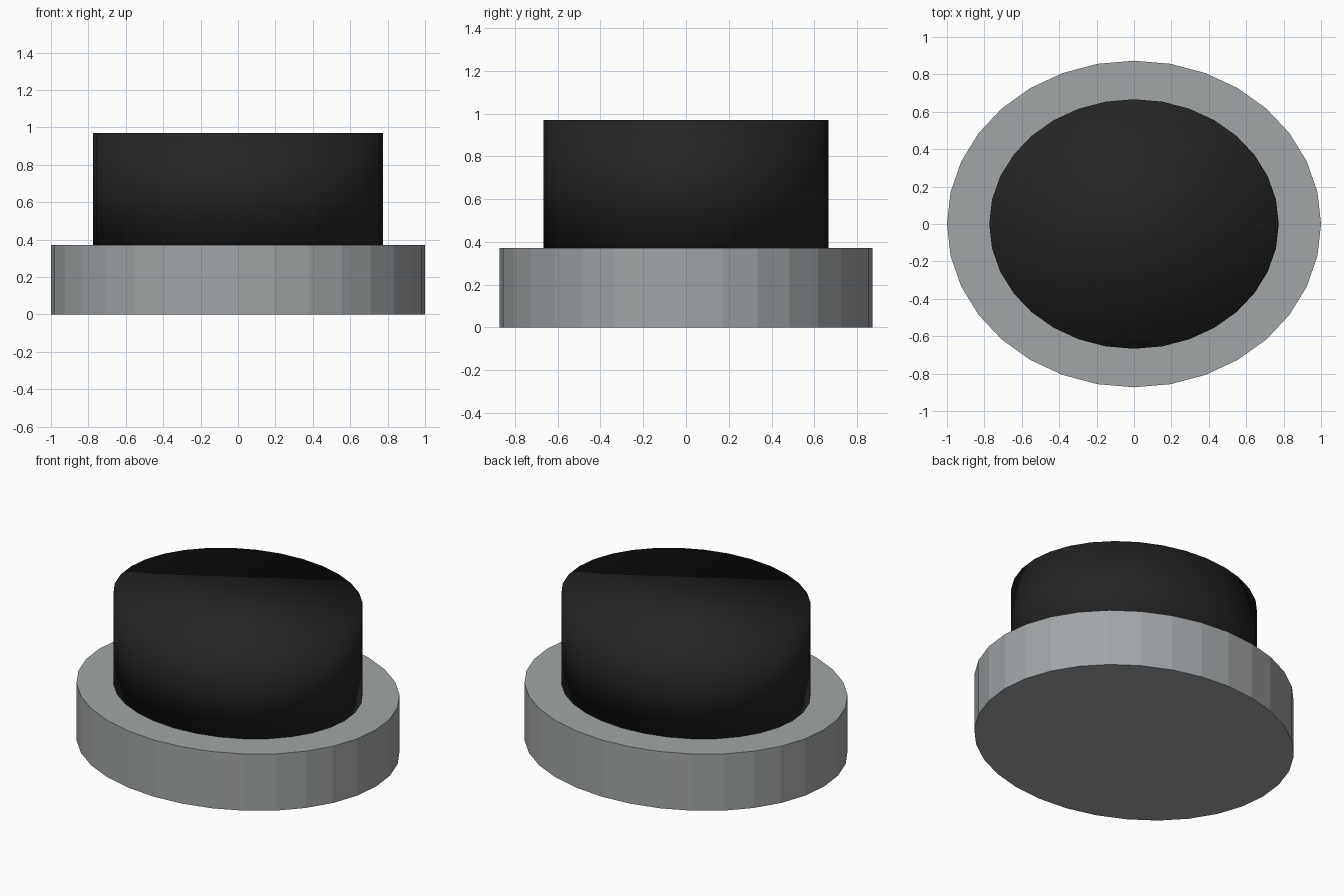
import bpy

if "Cube" in bpy.data.objects:
    bpy.data.objects.remove(bpy.data.objects["Cube"])


def material(name, rgb):
    m = bpy.data.materials.new(name)
    m.diffuse_color = (*rgb, 1.0)
    m.use_nodes = True
    m.node_tree.nodes["Principled BSDF"].inputs["Base Color"].default_value = m.diffuse_color
    return m


def oval_disc(name, rx, ry, z0, z1, mat, smooth):
    bpy.ops.mesh.primitive_cylinder_add(
        vertices=32, radius=1, depth=1, location=(0, 0, (z0 + z1) / 2))
    ob = bpy.context.object
    ob.name = name
    ob.scale = (rx, ry, z1 - z0)
    bpy.ops.object.transform_apply(location=False, rotation=False, scale=True)
    ob.data.materials.append(mat)
    if smooth:
        bpy.ops.object.shade_smooth()
    return ob


grey = material("metal grey", (0.36, 0.38, 0.39))
black = material("rubber black", (0.018, 0.018, 0.018))

# Faceted oval base
oval_disc("base", 1.0, 0.873, 0.0, 0.372, grey, False)
# Smooth-shaded button on top
oval_disc("button", 0.774, 0.667, 0.372, 0.97, black, True)
